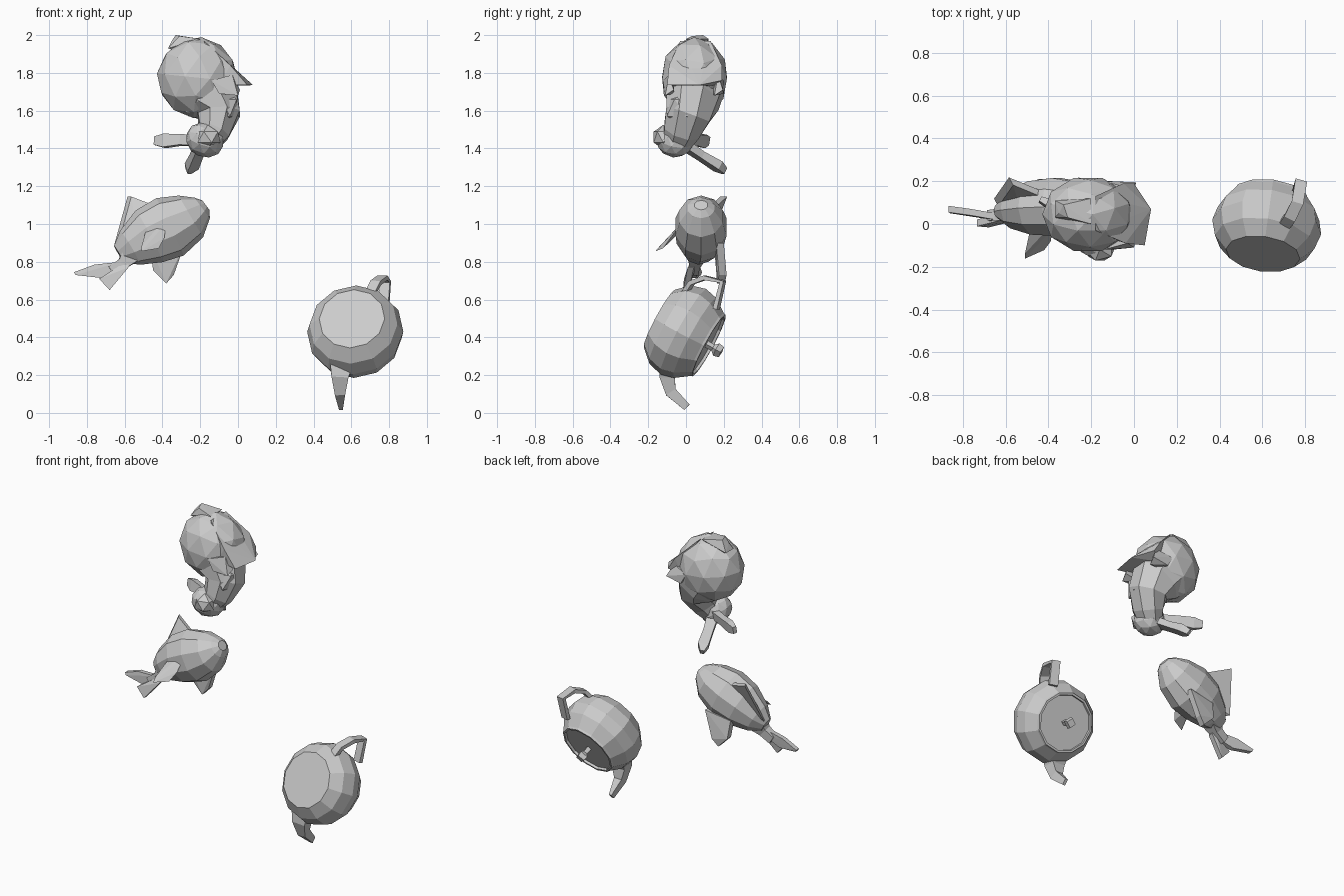
import bpy, bmesh, math
from mathutils import Vector, Matrix


def finish(name, bm):
    bmesh.ops.recalc_face_normals(bm, faces=bm.faces)
    mesh = bpy.data.meshes.new(name)
    bm.to_mesh(mesh)
    bm.free()
    ob = bpy.data.objects.new(name, mesh)
    bpy.context.collection.objects.link(ob)
    return ob


def ball(name, centre, radii, axis=(0, 0, 1), detail=2):
    """Faceted ellipsoid whose local z follows axis."""
    bm = bmesh.new()
    bmesh.ops.create_icosphere(bm, subdivisions=detail, radius=1)
    rot = Vector(axis).to_track_quat('Z', 'Y').to_matrix().to_4x4()
    bm.transform(Matrix.Translation(centre) @ rot @ Matrix.Diagonal((*radii, 1)))
    return finish(name, bm)


def hull(name, points):
    """Convex solid around a few corner points."""
    bm = bmesh.new()
    verts = [bm.verts.new(p) for p in points]
    res = bmesh.ops.convex_hull(bm, input=verts)
    bmesh.ops.delete(bm, geom=list(res['geom_interior']), context='VERTS')
    return finish(name, bm)


def plate(name, points, offset):
    """Thin fin: outline points doubled by an offset."""
    off = Vector(offset)
    pts = [Vector(p) for p in points]
    return hull(name, [p + off for p in pts] + [p - off for p in pts])


def tube(name, path, sizes, wide, sides=4):
    """Closed tube; sizes are (half width along wide, half thickness)."""
    pts = [Vector(p) for p in path]
    bm = bmesh.new()
    rings = []
    for i, (p, (w, h)) in enumerate(zip(pts, sizes)):
        t = (pts[min(i + 1, len(pts) - 1)] - pts[max(i - 1, 0)]).normalized()
        u = Vector(wide)
        u = (u - t * u.dot(t)).normalized()
        v = t.cross(u)
        a0 = math.pi / sides
        k = 1 / math.cos(a0)
        rings.append([bm.verts.new(p + u * w * k * math.cos(a0 + 2 * math.pi * j / sides)
                                   + v * h * k * math.sin(a0 + 2 * math.pi * j / sides))
                      for j in range(sides)])
    skin(bm, rings)
    return finish(name, bm)


def skin(bm, rings):
    """Join rings with quads and cap both ends."""
    n = len(rings[0])
    for a, b in zip(rings, rings[1:]):
        for j in range(n):
            bm.faces.new((a[j], a[(j + 1) % n], b[(j + 1) % n], b[j]))
    bm.faces.new(rings[0])
    bm.faces.new(rings[-1])


def lathe(name, profile, centre, axis, sides=10):
    bm = bmesh.new()
    skin(bm, [[bm.verts.new((r * math.cos(2 * math.pi * j / sides),
                             r * math.sin(2 * math.pi * j / sides), h))
               for j in range(sides)] for r, h in profile])
    rot = Vector(axis).to_track_quat('Z', 'Y').to_matrix().to_4x4()
    bm.transform(Matrix.Translation(centre) @ rot)
    return finish(name, bm)


# Teapot: tilted so its base faces forward and its lid faces back and down
axis = Vector((0.12, 0.87, -0.47)).normalized()
pot = Vector((0.622, -0.005, 0.425))
lathe("pot_body", [(0.175, -0.155), (0.235, -0.09), (0.257, -0.01), (0.24, 0.06),
                   (0.19, 0.132), (0.185, 0.145), (0.172, 0.145), (0.17, 0.13)], pot, axis, 12)
lathe("pot_knob", [(0.02, 0.12), (0.018, 0.17), (0.037, 0.19), (0.03, 0.22)], pot, axis, 4)
tube("pot_spout", [(0.55, -0.08, 0.27), (0.54, -0.1, 0.19), (0.54, -0.08, 0.11),
                   (0.545, 0.005, 0.03)],
     [(0.065, 0.055), (0.045, 0.04), (0.027, 0.03), (0.01, 0.02)], (1, 0, 0))
tube("pot_handle", [(0.7, -0.01, 0.63), (0.73, 0.03, 0.69), (0.765, 0.1, 0.715),
                    (0.78, 0.195, 0.695), (0.77, 0.16, 0.55)],
     [(0.028, 0.012)] * 5, (1, -0.3, 0))

# Fish: plump body rising to the right, blunt nose at the top
tube("fish_body", [(-0.63, 0.06, 0.84), (-0.57, 0.065, 0.875), (-0.47, 0.075, 0.935),
                   (-0.36, 0.08, 0.985), (-0.25, 0.08, 1.04), (-0.19, 0.08, 1.085),
                   (-0.17, 0.08, 1.1)],
     [(0.035, 0.05), (0.085, 0.1), (0.125, 0.147), (0.135, 0.16), (0.115, 0.122),
      (0.07, 0.065), (0.035, 0.03)], (0, 1, 0), 10)
plate("fish_back_fin", [(-0.645, 0.1, 0.89), (-0.575, 0.2, 1.145), (-0.43, 0.14, 1.09),
                        (-0.54, 0.08, 0.93)], (0.01, -0.018, 0))
plate("fish_near_fin", [(-0.48, -0.01, 0.98), (-0.38, -0.01, 1.02), (-0.39, -0.07, 0.94),
                        (-0.42, -0.11, 0.885), (-0.51, -0.15, 0.87)], (0, 0.012, 0.014))
plate("fish_far_fin", [(-0.46, 0.17, 0.87), (-0.28, 0.18, 0.9), (-0.34, 0.195, 0.73),
                       (-0.38, 0.185, 0.685), (-0.45, 0.19, 0.755)], (0, 0.02, 0))
tube("fish_tail_stalk", [(-0.55, 0.06, 0.86), (-0.61, 0.045, 0.79), (-0.67, 0.04, 0.75)],
     [(0.05, 0.06), (0.028, 0.03), (0.025, 0.028)], (0, 1, 0))
plate("fish_upper_fluke", [(-0.62, 0.03, 0.8), (-0.76, 0.055, 0.785), (-0.868, 0.07, 0.745),
                           (-0.86, 0.065, 0.73), (-0.73, 0.045, 0.715), (-0.62, 0.03, 0.75)],
      (0, 0.015, 0))
plate("fish_lower_fluke", [(-0.58, 0.045, 0.81), (-0.64, 0.03, 0.77), (-0.735, 0.005, 0.71),
                           (-0.68, 0.0, 0.65), (-0.58, 0.025, 0.77)], (0, 0.016, 0))

# Upper animal: round rump with a curled body ending in a small head
ball("animal_rump", (-0.215, 0.045, 1.775), (0.18, 0.215, 0.215), (0.1, 0, 1))
tube("animal_torso", [(-0.2, 0.05, 1.74), (-0.14, 0.035, 1.66), (-0.1, 0.01, 1.58),
                      (-0.13, -0.025, 1.49), (-0.17, -0.05, 1.42)],
     [(0.15, 0.16), (0.14, 0.15), (0.12, 0.11), (0.095, 0.085), (0.07, 0.06)],
     (0, 1, 0), 8)
ball("animal_chest", (-0.065, 0.005, 1.615), (0.08, 0.125, 0.1), detail=1)
ball("animal_head", (-0.175, -0.06, 1.445), (0.1, 0.105, 0.092), (0.4, 0.2, 1))
ball("animal_snout", (-0.16, -0.12, 1.46), (0.075, 0.06, 0.065), detail=1)

# Small wedge tail at the very top
hull("animal_tail", [(-0.37, 0.03, 1.93), (-0.37, 0.11, 1.93), (-0.35, 0.05, 1.97),
                     (-0.33, 0.09, 2.0), (-0.31, 0.03, 1.995), (-0.2, 0.12, 1.98),
                     (-0.2, 0.0, 1.98), (-0.28, 0.06, 1.9)])

# Broad sloping flap over the right side, with two feet below it
hull("animal_flap", [(-0.18, 0.13, 1.97), (-0.18, -0.03, 1.97), (-0.05, 0.19, 1.84),
                     (-0.04, -0.09, 1.84), (0.0, 0.19, 1.76), (0.08, 0.07, 1.735),
                     (0.05, -0.1, 1.735), (-0.08, 0.15, 1.73), (-0.1, -0.07, 1.74)])
for name, y in (("animal_left_foot", -0.09), ("animal_right_foot", 0.17)):
    hull(name, [(-0.14, y - 0.03, 1.76), (-0.14, y + 0.03, 1.76), (-0.1, y - 0.03, 1.69),
                (-0.1, y + 0.03, 1.69), (0.0, y - 0.02, 1.68), (0.01, y + 0.025, 1.71),
                (-0.03, y, 1.79)])

# Two ears, flaring toward their tips
tube("animal_upper_ear", [(-0.2, -0.01, 1.44), (-0.3, 0.05, 1.445), (-0.39, 0.09, 1.44),
                          (-0.44, 0.115, 1.44)],
     [(0.03, 0.022), (0.028, 0.018), (0.036, 0.02), (0.022, 0.012)], (0, 0.2, 1))
tube("animal_lower_ear", [(-0.19, -0.01, 1.42), (-0.22, 0.08, 1.36), (-0.245, 0.17, 1.305),
                          (-0.262, 0.205, 1.28)],
     [(0.035, 0.022), (0.03, 0.02), (0.032, 0.025), (0.012, 0.018)], (1, 0, 0.4))
